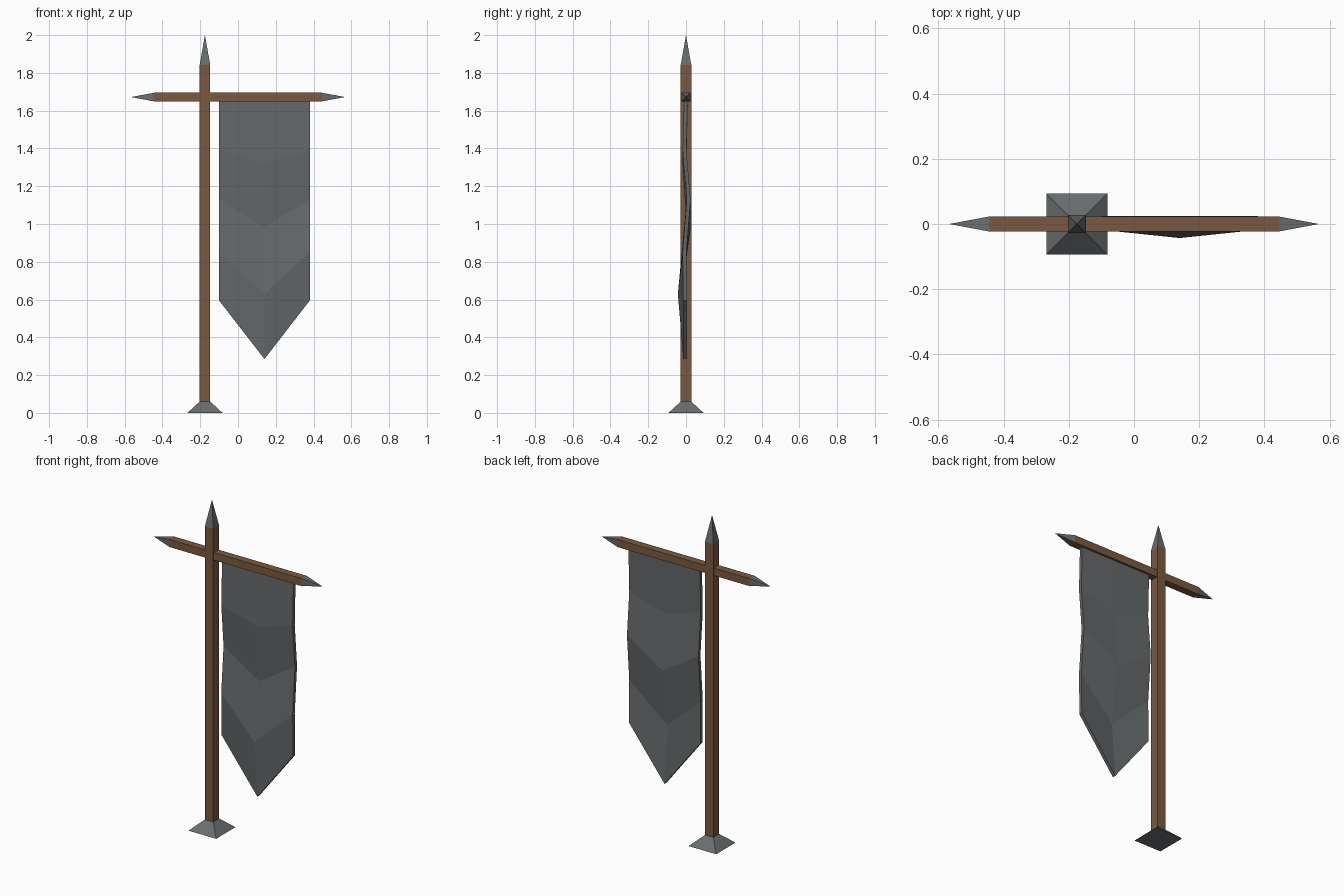
import bpy, bmesh
from mathutils import Matrix, Vector

cube = bpy.data.objects.get("Cube")
if cube:
    bpy.data.objects.remove(cube, do_unlink=True)


def material(name, rgb):
    m = bpy.data.materials.new(name)
    m.use_nodes = True
    m.diffuse_color = (*rgb, 1)
    m.node_tree.nodes["Principled BSDF"].inputs["Base Color"].default_value = (*rgb, 1)
    return m


wood = material("brown_wood", (0.195, 0.102, 0.05))
metal = material("grey_metal", (0.14, 0.155, 0.16))
cloth = material("grey_cloth", (0.13, 0.14, 0.145))


def add_object(name, bm, mat):
    bmesh.ops.recalc_face_normals(bm, faces=bm.faces)
    mesh = bpy.data.meshes.new(name)
    bm.to_mesh(mesh)
    bm.free()
    mesh.materials.append(mat)
    obj = bpy.data.objects.new(name, mesh)
    bpy.context.collection.objects.link(obj)
    return obj


def square_taper(name, start, end, w0, w1, mat):
    """Four-sided bar from start to end; a zero end width makes a spike."""
    start, end = Vector(start), Vector(end)
    axis = end - start
    bm = bmesh.new()
    bmesh.ops.create_cone(bm, cap_ends=True, segments=4, radius1=w0 / 2 ** 0.5,
                          radius2=w1 / 2 ** 0.5, depth=axis.length,
                          matrix=Matrix.Rotation(0.785398, 4, "Z"))
    bmesh.ops.remove_doubles(bm, verts=bm.verts, dist=0.0001)
    turn = Matrix.Rotation(1.570796, 4, "Y") if abs(axis.x) > 0 else Matrix()
    if axis.x < 0:
        turn = Matrix.Rotation(-1.570796, 4, "Y")
    bmesh.ops.transform(bm, matrix=Matrix.Translation((start + end) / 2) @ turn, verts=bm.verts)
    return add_object(name, bm, mat)


# Upright pole with foot and spike
px, pw = -0.175, 0.056
square_taper("base", (px, 0, 0), (px, 0, 0.06), 0.186, pw, metal)
square_taper("pole", (px, 0, 0.06), (px, 0, 1.842), pw, pw, wood)
square_taper("pole_spike", (px, 0, 1.842), (px, 0, 2), pw, 0, metal)

# Crossbar with a spike at each end
bz, bw, half = 1.672, 0.046, 0.444
square_taper("crossbar", (-half, 0, bz), (half, 0, bz), bw, bw, wood)
for side, s in (("left", 1), ("right", -1)):
    square_taper("crossbar_spike_" + side, (s * half, 0, bz), (s * 0.567, 0, bz), bw, 0, metal)

# Hanging banner: rows of edge height, middle height, edge front, middle front
rows = [(1.655, 1.655, -0.01, -0.01),
        (1.39, 1.32, -0.018, -0.018),
        (1.13, 0.98, 0.004, 0.004),
        (0.85, 0.63, -0.018, -0.043),
        (0.595, 0.285, -0.014, -0.014)]
thick, mid, reach = 0.02, 0.14, 0.24
bm = bmesh.new()
layers = []
for back in (0, thick):
    layers.append([[bm.verts.new((mid + s * reach, (ym if s == 0 else ye) + back,
                                  zm if s == 0 else ze)) for s in (-1, 0, 1)]
                   for ze, zm, ye, ym in rows])
front, rear = layers
for grid in layers:
    for a, b in zip(grid, grid[1:]):
        for i in (0, 1):
            bm.faces.new((a[i], a[i + 1], b[i + 1], b[i]))


# Rim joining the front and rear sheets
def outline(g):
    return g[0] + [r[2] for r in g[1:]] + [g[-1][1]] + [r[0] for r in g[:0:-1]]


f, r = outline(front), outline(rear)
for i in range(len(f)):
    j = (i + 1) % len(f)
    bm.faces.new((f[i], f[j], r[j], r[i]))
add_object("banner", bm, cloth)
